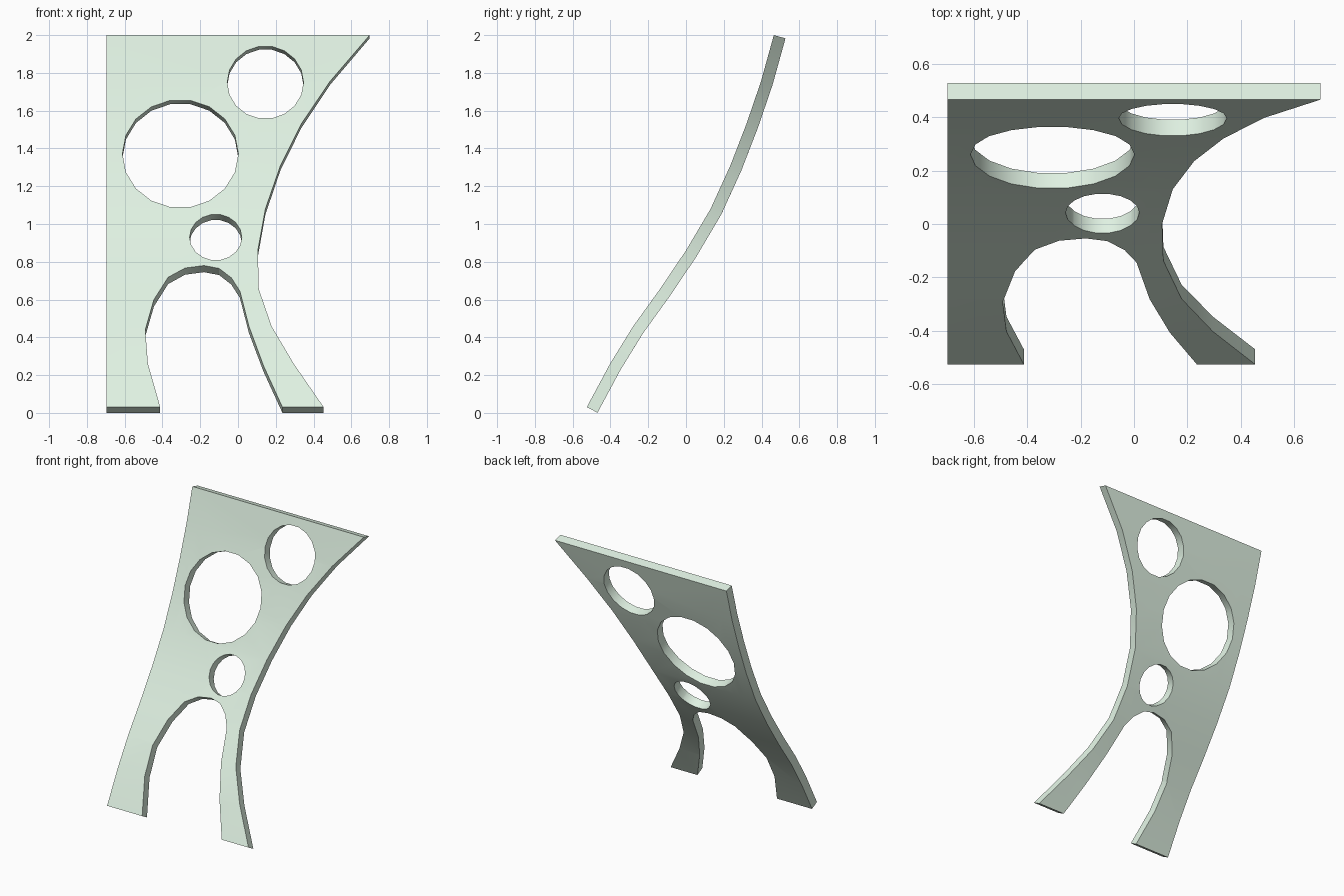
import bpy, bmesh, math
from mathutils import Vector

if "Cube" in bpy.data.objects:
    bpy.data.objects.remove(bpy.data.objects["Cube"])

THICK = 0.064
# side profile of the front face (y, z), bottom to top
PROFILE = [(-0.525, 0.031), (-0.402, 0.26), (-0.28, 0.458), (-0.138, 0.655), (0, 0.86),
           (0.13, 1.08), (0.235, 1.31), (0.32, 1.53), (0.397, 1.755), (0.465, 2.0)]
# right edge x at each profile row, bottom to top
RIGHT_X = [0.453, 0.295, 0.178, 0.11, 0.105, 0.145, 0.225, 0.335, 0.487, 0.697]
# arch between the legs (x, z), left foot to right foot
ARCH = [(-0.412, 0.031), (-0.477, 0.26), (-0.491, 0.44), (-0.445, 0.60), (-0.37, 0.718),
        (-0.28, 0.767), (-0.18, 0.78), (-0.10, 0.765), (-0.035, 0.715), (0.01, 0.645),
        (0.058, 0.458), (0.135, 0.25), (0.235, 0.031)]
# oval holes: centre x, centre z, radius x, radius z
HOLES = [(-0.305, 1.372, 0.307, 0.287), (0.145, 1.75, 0.202, 0.193),
         (-0.118, 0.93, 0.138, 0.122)]


def row_normal(i):
    a = PROFILE[max(i - 1, 0)]
    b = PROFILE[min(i + 1, len(PROFILE) - 1)]
    return Vector((0, b[1] - a[1], a[0] - b[0])).normalized()


def surface(z):
    """Depth y and rearward normal of the curved sheet at height z."""
    for i in range(len(PROFILE) - 1):
        (y0, z0), (y1, z1) = PROFILE[i], PROFILE[i + 1]
        if z <= z1 or i == len(PROFILE) - 2:
            t = (z - z0) / (z1 - z0)
            n = row_normal(i).lerp(row_normal(i + 1), t).normalized()
            return y0 + t * (y1 - y0), n


def add_loop(bm, pts):
    vs = [bm.verts.new((x, 0, z)) for x, z in pts]
    return [bm.edges.new((vs[i - 1], vs[i])) for i in range(len(vs))]


# flat panel outline with holes
bm = bmesh.new()
right = [(x, p[1]) for x, p in zip(RIGHT_X, PROFILE)]
edges = add_loop(bm, [(-0.697, 2.0), (-0.697, 0.031)] + ARCH + right)
for cx, cz, rx, rz in HOLES:
    edges += add_loop(bm, [(cx + rx * math.cos(k * math.tau / 18),
                            cz + rz * math.sin(k * math.tau / 18)) for k in range(18)])
bmesh.ops.triangle_fill(bm, use_beauty=True, edges=edges, normal=(0, -1, 0))

# cut along the profile rows, then bend and thicken
for _, z in PROFILE[1:-1]:
    bmesh.ops.bisect_plane(bm, geom=bm.verts[:] + bm.edges[:] + bm.faces[:],
                           plane_co=(0, 0, z), plane_no=(0, 0, 1), dist=1e-5)
back = bmesh.ops.extrude_face_region(bm, geom=bm.faces[:], use_keep_orig=True)
back_verts = {g for g in back["geom"] if isinstance(g, bmesh.types.BMVert)}
for v in bm.verts:
    y, n = surface(v.co.z)
    v.co.y = y
    if v in back_verts:
        v.co += n * THICK
bmesh.ops.recalc_face_normals(bm, faces=bm.faces[:])

mesh = bpy.data.meshes.new("curved_panel")
bm.to_mesh(mesh)
bm.free()
panel = bpy.data.objects.new("curved_panel", mesh)
bpy.context.collection.objects.link(panel)

# pale green finish
mat = bpy.data.materials.new("pale_green")
mat.diffuse_color = (0.74, 0.88, 0.76, 1)
mat.use_nodes = True
mat.node_tree.nodes["Principled BSDF"].inputs["Base Color"].default_value = mat.diffuse_color
mesh.materials.append(mat)

bpy.context.view_layer.objects.active = panel
panel.select_set(True)
bpy.ops.object.shade_smooth_by_angle(angle=math.radians(30))
